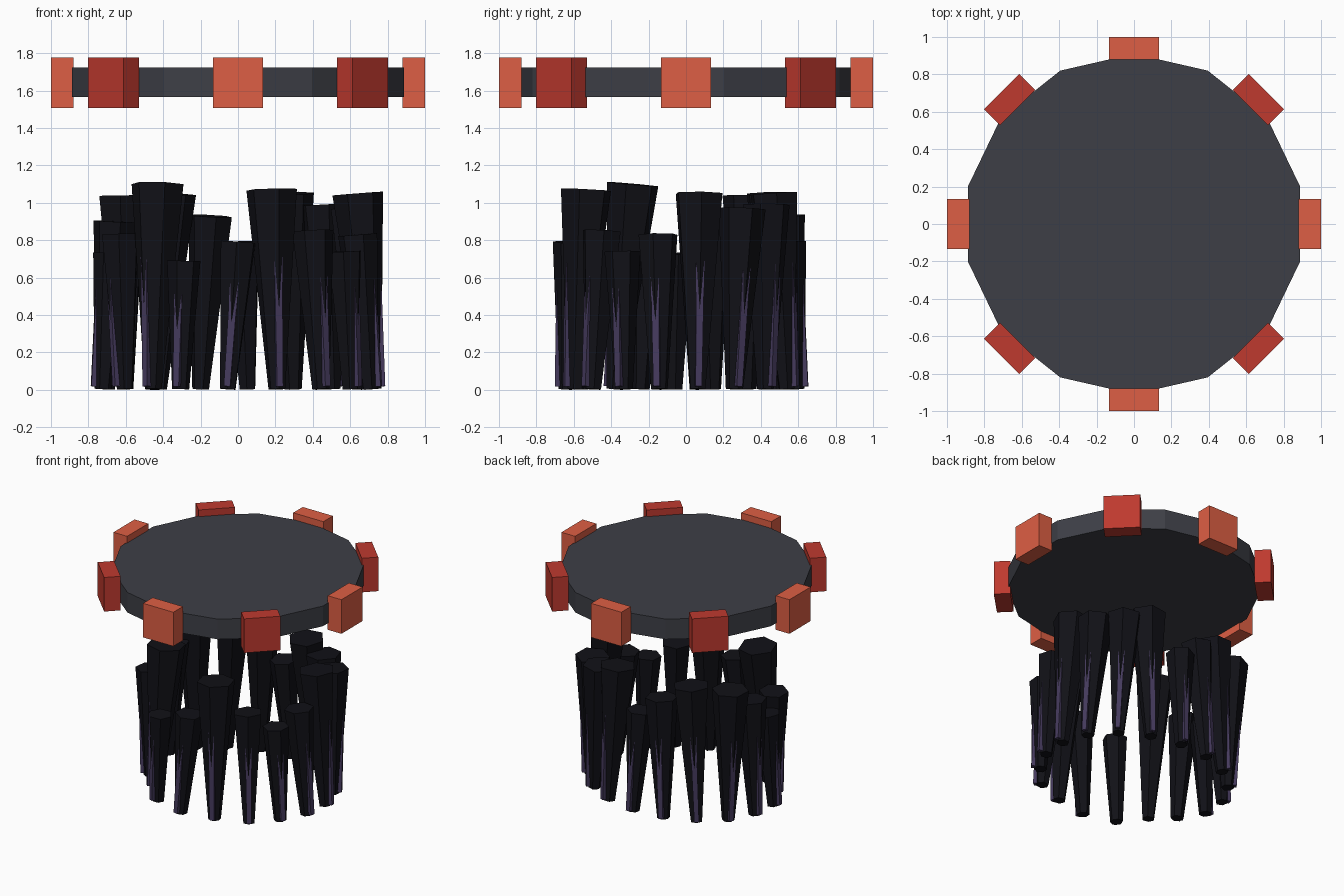
import bpy, bmesh
from math import cos, sin, pi, radians
from mathutils import Vector, Matrix

if "Cube" in bpy.data.objects:
    bpy.data.objects.remove(bpy.data.objects["Cube"])


def material(name, color):
    m = bpy.data.materials.new(name)
    m.diffuse_color = (*color, 1)
    m.use_nodes = True
    m.node_tree.nodes["Principled BSDF"].inputs["Base Color"].default_value = m.diffuse_color
    return m


BLACK = material("charred_black", (0.0055, 0.0055, 0.0085))
PURPLE = material("dusk_purple", (0.06, 0.043, 0.11))
SLATE = material("slate", (0.047, 0.049, 0.061))
ORANGE = material("orange", (0.73, 0.114, 0.058))
RED = material("red", (0.52, 0.042, 0.028))


def add_object(name, bm, mat):
    me = bpy.data.meshes.new(name)
    bm.to_mesh(me)
    bm.free()
    me.materials.append(mat)
    ob = bpy.data.objects.new(name, me)
    bpy.context.collection.objects.link(ob)
    return ob


def tapered(name, p0, p1, r0, r1, sides, spin, mat):
    """Tapered prism whose axis runs from p0 to p1."""
    bm = bmesh.new()
    axis = p1 - p0
    bmesh.ops.create_cone(bm, cap_ends=True, segments=sides,
                          radius1=r0, radius2=r1, depth=axis.length)
    tilt = Vector((0, 0, 1)).rotation_difference(axis).to_matrix().to_4x4()
    bm.transform(Matrix.Translation((p0 + p1) / 2) @ tilt @ Matrix.Rotation(spin, 4, 'Z'))
    return add_object(name, bm, mat)


# Floating disc, 14 sides
tapered("disc", Vector((0, 0, 1.565)), Vector((0, 0, 1.725)),
        0.91, 0.91, 14, 0, SLATE)

# Rim blocks, alternating colours
for i in range(8):
    bm = bmesh.new()
    bmesh.ops.create_cube(bm, size=1)
    bm.transform(Matrix.Rotation(i * pi / 4, 4, 'Z') @ Matrix.Translation((0.94, 0, 1.643))
                 @ Matrix.Diagonal((0.12, 0.265, 0.27, 1)))
    add_object(f"rim_block_{i}", bm, RED if i % 2 else ORANGE)

# Ring of shards: top x, top y, height, base distance factor
SHARDS = [(.64, .07, 1.05, 1), (.61, .30, .97, 1), (.45, .43, .99, 1), (.27, .47, 1.05, 1),
          (.02, .54, .79, 1), (-.15, .52, .93, 1), (-.36, .45, 1.05, 1), (-.62, .33, 1.04, 1),
          (-.66, .13, .90, 1), (-.68, -.05, .73, 1), (-.63, -.20, .83, .93),
          (-.43, -.285, 1.10, .90), (-.29, -.56, .69, 1.04), (0, -.61, .79, 1.08),
          (.18, -.535, 1.07, 1.04), (.40, -.45, .85, 1.04), (.57, -.34, .74, 1),
          (.64, -.15, .83, 1)]
FOOT, GROW, SEAM = 0.046, 0.13, 0.74
for i, (x, y, h, k) in enumerate(SHARDS):
    a = radians(6 + 20 * i)
    base = Vector((0.725 * k * cos(a), 0.59 * k * sin(a), 0.004))
    top = Vector((x, y, h))
    tapered(f"shard_{i}", base, top, FOOT, GROW * h, 6, a + pi / 6, BLACK)
    # Glowing seam on the outer face, swallowed by the widening shard
    out = Vector((cos(a), sin(a), 0))
    foot = base + out * 0.048 + Vector((0, 0, 0.015))
    radius = FOOT + SEAM * (GROW * h - FOOT)
    tip = base.lerp(top, SEAM) + out * (radius * 0.866 - 0.024)
    tapered(f"seam_{i}", foot, tip, 0.024, 0.032, 4, a + pi / 4, PURPLE)
